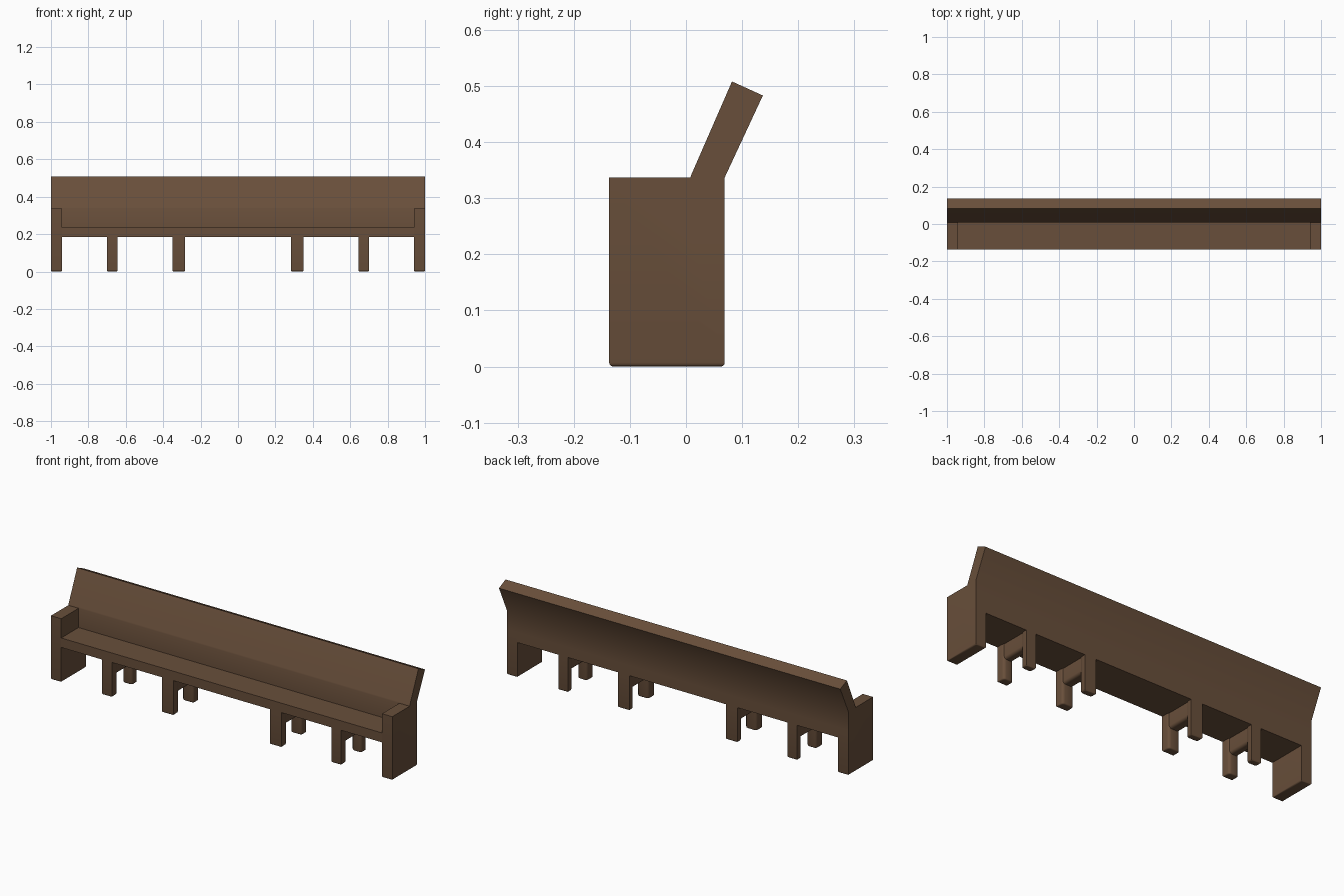
import bpy, bmesh, math

if "Cube" in bpy.data.objects:
    bpy.data.objects.remove(bpy.data.objects["Cube"])

wood = bpy.data.materials.new("brown_wood")
wood.diffuse_color = (0.14, 0.078, 0.043, 1)
wood.use_nodes = True
wood.node_tree.nodes["Principled BSDF"].inputs["Base Color"].default_value = wood.diffuse_color

Y0, Y1 = -0.137, 0.069          # front and rear faces of the bench
SEAT_LOW, SEAT_TOP, ARM = 0.185, 0.235, 0.337


def prism(name, profile, x0, x1, bevels=()):
    """Extrude a (y, z) profile along x, then round the edges picked by each test."""
    bm = bmesh.new()
    face = bm.faces.new([bm.verts.new((x0, y, z)) for y, z in profile])
    ext = bmesh.ops.extrude_face_region(bm, geom=[face])
    for v in ext["geom"]:
        if isinstance(v, bmesh.types.BMVert):
            v.co.x = x1
    bmesh.ops.recalc_face_normals(bm, faces=bm.faces)
    for radius, test in bevels:
        edges = [e for e in bm.edges if test(e.verts[0].co, e.verts[1].co)]
        bmesh.ops.bevel(bm, geom=edges, offset=radius, segments=3,
                        profile=0.5, affect='EDGES', clamp_overlap=True)
    mesh = bpy.data.meshes.new(name)
    bm.to_mesh(mesh)
    bm.free()
    mesh.materials.append(wood)
    obj = bpy.data.objects.new(name, mesh)
    bpy.context.collection.objects.link(obj)
    bpy.ops.object.select_all(action='DESELECT')
    obj.select_set(True)
    bpy.context.view_layer.objects.active = obj
    bpy.ops.object.shade_smooth_by_angle(angle=math.radians(32))
    return obj


def rect(y0, y1, z0, z1):
    return [(y0, z0), (y1, z0), (y1, z1), (y0, z1)]


def on_floor(a, b):
    return max(a.z, b.z) < 1e-4


def upright_at(y):
    return lambda a, b: abs(a.y - y) < 1e-4 and abs(b.y - y) < 1e-4 and abs(a.z - b.z) > 0.05


# Seat plank between the end panels
prism("seat", rect(Y0, Y1, SEAT_LOW, SEAT_TOP), -0.94, 0.94)

# Backrest: upright lower part, leaning upper part
prism("backrest", [(0.008, SEAT_TOP), (Y1, SEAT_TOP), (Y1, ARM), (0.137, 0.483),
                   (0.082, 0.508), (0.010, 0.343), (0.008, ARM)], -1.0, 1.0)

# Solid end panels with armrests, notched for the backrest
panel = [(Y0, 0), (Y1, 0), (Y1, SEAT_TOP), (0.008, SEAT_TOP), (0.008, ARM), (Y0, ARM)]
for side, s in (("left", -1), ("right", 1)):
    prism(f"{side}_end_panel", panel, s * 0.94, s * 1.0, [(0.007, on_floor)])

    # Leg pairs, each joined by a short rounded stretcher
    for label, x0, x1 in (("inner", 0.283, 0.350), ("outer", 0.643, 0.700)):
        yf, yr = Y0 + 0.047, Y1 - 0.037
        prism(f"{side}_{label}_front_leg", rect(Y0, yf, 0, SEAT_LOW), s * x0, s * x1,
              [(0.014, upright_at(yf)), (0.007, on_floor)])
        prism(f"{side}_{label}_rear_leg", rect(yr, Y1, 0, SEAT_LOW), s * x0, s * x1,
              [(0.014, upright_at(yr)), (0.007, on_floor)])
        prism(f"{side}_{label}_stretcher", rect(yf - 0.015, yr + 0.015, 0.105, SEAT_LOW),
              s * (x0 + 0.005), s * (x1 - 0.005),
              [(0.014, lambda a, b: max(a.z, b.z) < 0.106 and abs(a.y - b.y) > 0.05)])
